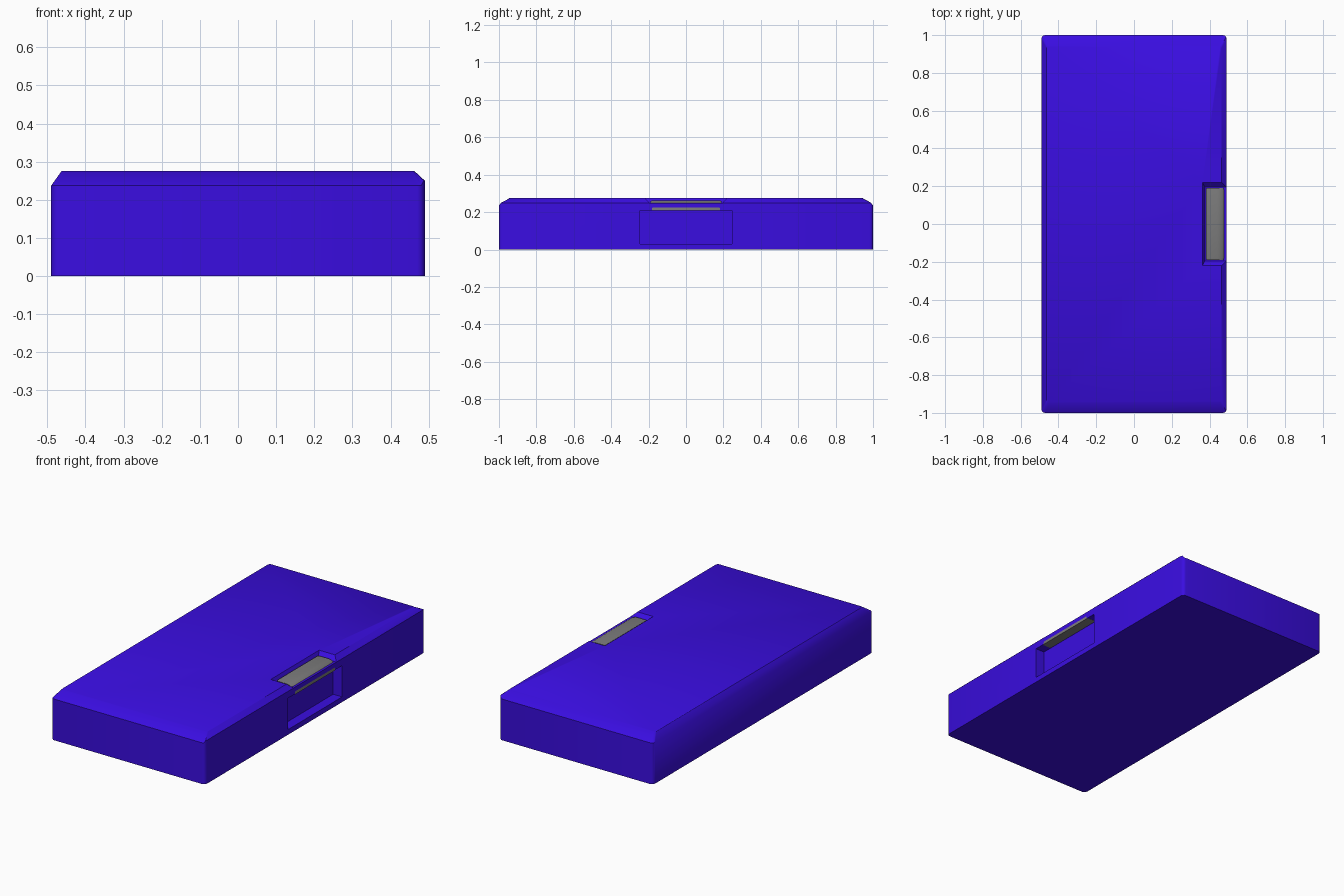
import bpy, bmesh, math

if "Cube" in bpy.data.objects:
    bpy.data.objects.remove(bpy.data.objects["Cube"])


def material(name, rgb):
    m = bpy.data.materials.new(name)
    m.diffuse_color = (*rgb, 1)
    m.use_nodes = True
    m.node_tree.nodes["Principled BSDF"].inputs["Base Color"].default_value = m.diffuse_color
    return m


BLUE = material("blue", (0.042, 0.004, 0.75))
GREY = material("grey", (0.2, 0.2, 0.2))


def loft(name, rings, mat):
    """Closed solid skinned through rings of equal point count."""
    bm = bmesh.new()
    vs = [[bm.verts.new(p) for p in r] for r in rings]
    n = len(vs[0])
    for a, b in zip(vs, vs[1:]):
        for i in range(n):
            j = (i + 1) % n
            bm.faces.new((a[i], a[j], b[j], b[i]))
    bm.faces.new(vs[0][::-1])
    bm.faces.new(vs[-1])
    bmesh.ops.recalc_face_normals(bm, faces=bm.faces)
    me = bpy.data.meshes.new(name)
    bm.to_mesh(me)
    bm.free()
    me.materials.append(mat)
    ob = bpy.data.objects.new(name, me)
    bpy.context.collection.objects.link(ob)
    return ob


def rect(x0, x1, y, r, zl, zr):
    """Rounded rectangle ring; height zl on the left side, zr on the right."""
    pts = []
    for k, (cx, cy) in enumerate(((x1 - r, y - r), (x0 + r, y - r),
                                  (x0 + r, r - y), (x1 - r, r - y))):
        for s in range(4):
            a = math.radians(90 * k + 30 * s)
            x = cx + r * math.cos(a)
            # only the outermost points of the right side follow zr
            z = zr if x > x1 - 0.003 else zl
            pts.append((x, cy + r * math.sin(a), z))
    return pts


def smooth(ob, angle):
    bpy.ops.object.select_all(action='DESELECT')
    ob.select_set(True)
    bpy.context.view_layer.objects.active = ob
    bpy.ops.object.shade_smooth_by_angle(angle=math.radians(angle))


def cut(ob, cutter):
    cutter.hide_render = True
    cutter.hide_set(True)
    m = ob.modifiers.new("cut", 'BOOLEAN')
    m.operation = 'DIFFERENCE'
    m.solver = 'EXACT'
    m.object = cutter
    bpy.context.view_layer.objects.active = ob
    bpy.ops.object.modifier_apply(modifier=m.name)
    bpy.data.objects.remove(cutter)


# case body with chamfered top
body = loft("case_body", [
    rect(-0.49, 0.49, 1.0, 0.02, 0, 0),
    rect(-0.49, 0.49, 1.0, 0.02, 0.237, 0.25),
    rect(-0.463, 0.463, 0.945, 0.015, 0.275, 0.275)], BLUE)


def block(name, x0, x1, y0, z0, x0t, yt, z1):
    return loft(name, [
        [(x0, -y0, z0), (x1, -y0, z0), (x1, y0, z0), (x0, y0, z0)],
        [(x0t, -yt, z1), (x1, -yt, z1), (x1, yt, z1), (x0t, yt, z1)]], BLUE)


# finger recess in the right side, and flared notch above it
cut(body, block("recess_cutter", 0.433, 0.6, 0.247, 0.03, 0.433, 0.247, 0.21))
cut(body, block("notch_cutter", 0.375, 0.6, 0.195, 0.25, 0.355, 0.235, 0.29))
smooth(body, 40)

# grey latch tab curving over the edge
outer = [(0.38, 0.262), (0.44, 0.262)]
outer += [(0.44 + 0.05 * math.sin(a), 0.225 + 0.037 * math.cos(a))
          for a in (math.radians(15 * k) for k in range(1, 7))]
outer += [(0.491, 0.208), (0.44, 0.208), (0.38, 0.23)]
tab = loft("latch_tab", [
    [(0.44 + (x - 0.44) * s, y, 0.23 + (z - 0.23) * s) for x, z in outer]
    for y, s in ((-0.19, 0.93), (-0.18, 1), (0.18, 1), (0.19, 0.93))], GREY)
smooth(tab, 40)
